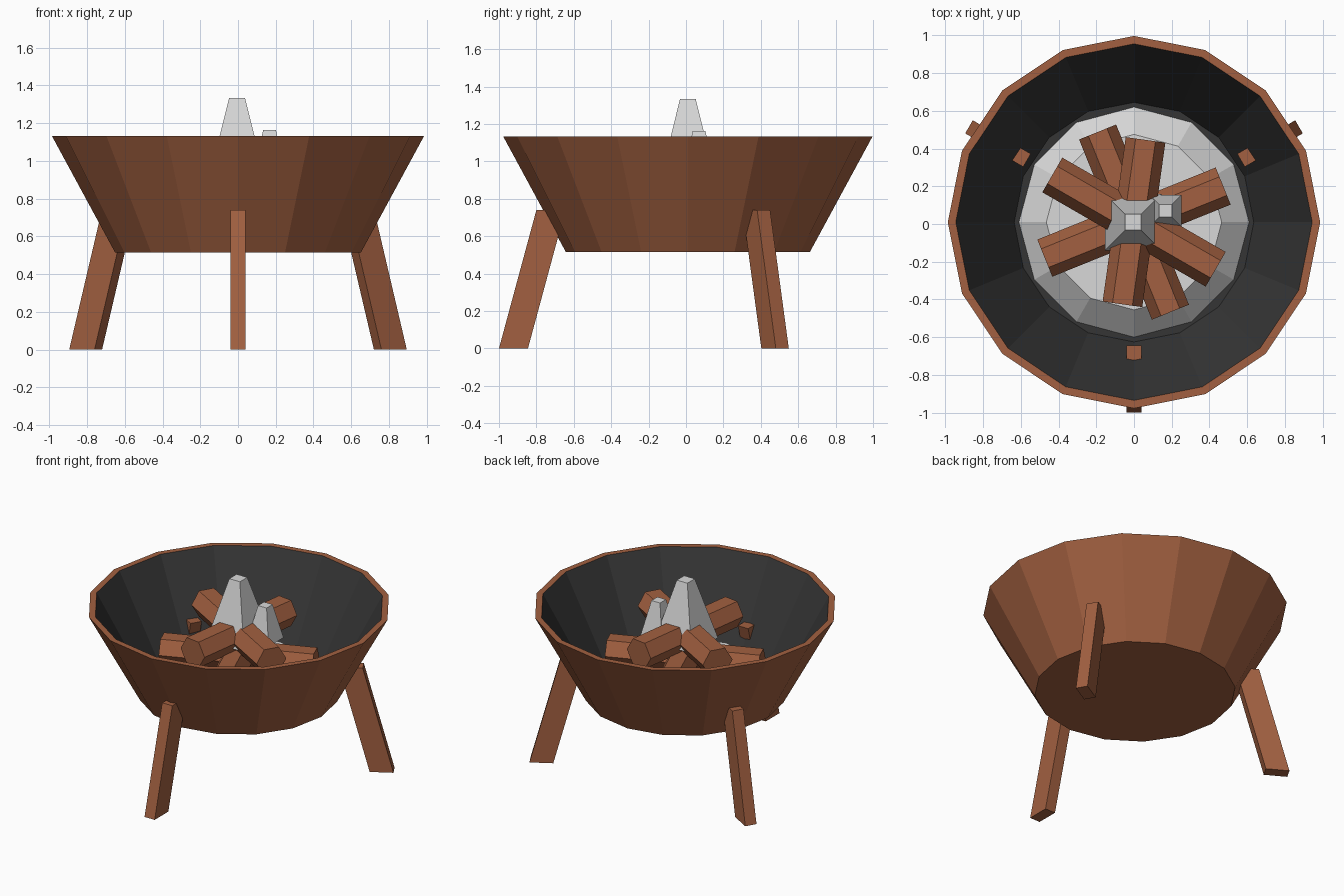
import bpy, bmesh, math
from mathutils import Matrix, Vector

if "Cube" in bpy.data.objects:
    bpy.data.objects.remove(bpy.data.objects["Cube"])

CY = 0.01  # y of the bowl's axis


def material(name, rgb):
    m = bpy.data.materials.new(name)
    m.diffuse_color = (*rgb, 1)
    m.use_nodes = True
    m.node_tree.nodes["Principled BSDF"].inputs["Base Color"].default_value = m.diffuse_color
    return m


BROWN = material("rust brown", (0.36, 0.117, 0.052))
SOOT = material("soot black", (0.036, 0.036, 0.036))
ASH = material("ash grey", (0.69, 0.69, 0.69))


def finish(name, bm, *mats):
    me = bpy.data.meshes.new(name)
    bm.to_mesh(me)
    bm.free()
    for m in mats:
        me.materials.append(m)
    ob = bpy.data.objects.new(name, me)
    bpy.context.collection.objects.link(ob)
    return ob


def loft(name, rings, mats, rule=None):
    """Skin a stack of point rings, cap both ends; rule gives a material per band."""
    bm = bmesh.new()
    loops = [[bm.verts.new(p) for p in ring] for ring in rings]
    n = len(loops[0])
    for k in range(len(loops) - 1):
        for i in range(n):
            j = (i + 1) % n
            f = bm.faces.new((loops[k][i], loops[k][j], loops[k + 1][j], loops[k + 1][i]))
            f.material_index = rule[k] if rule else 0
    bm.faces.new(loops[0][::-1])
    cap = bm.faces.new(loops[-1])
    cap.material_index = rule[-1] if rule else 0
    bmesh.ops.recalc_face_normals(bm, faces=bm.faces)
    return finish(name, bm, *mats)


def circle(n, r, z, x=0, y=CY, phase=math.pi / 2):
    return [(x + r * math.cos(phase + math.tau * i / n),
             y + r * math.sin(phase + math.tau * i / n), z) for i in range(n)]


# Bowl: outside and rim brown, inside sooty
loft("bowl", [circle(16, r, z) for r, z in
              ((0.652, 0.515), (0.987, 1.133), (0.945, 1.133), (0.635, 0.56))],
     (BROWN, SOOT), rule=(0, 0, 1, 1))

# Ash bed
loft("ash_bed", [circle(12, 0.61, 0.565), circle(12, 0.465, 0.70)], (ASH,))

# Legs: sheared boxes splayed outwards, tops poking through the bowl
for i, deg in enumerate((-90, 30, 150)):
    rot = Matrix.Translation((0, CY, 0)) @ Matrix.Rotation(math.radians(deg), 4, 'Z')
    rings = [[rot @ Vector((r, w, z)) for r, w in
              ((a, -0.04), (b, -0.04), (b, 0.04), (a, 0.04))]
             for a, b, z in ((0.855, 1.01, 0), (0.655, 0.81, 0.74))]
    loft(f"leg_{i + 1}", rings, (BROWN,))

# Logs: hexagonal, two crossed layers
for i, (deg, length, z) in enumerate(((22, 1.02, 0.775), (112, 1.03, 0.775),
                                      (82, 0.88, 0.95), (150, 1.0, 0.95))):
    rot = Matrix.Translation((0, CY, z)) @ Matrix.Rotation(math.radians(deg), 4, 'Z')
    rings = [[rot @ Vector((e * length / 2, 0.106 * math.cos(k * math.pi / 3),
                            0.106 * math.sin(k * math.pi / 3))) for k in range(6)]
             for e in (-1, 1)]
    loft(f"log_{i + 1}", rings, (BROWN,))

# Flames: tapered square spikes
for name, x, y, top_half, top_z, base_half, base_z in (
        ("large_flame", -0.005, 0.01, 0.042, 1.333, 0.15, 0.90),
        ("small_flame", 0.167, 0.07, 0.034, 1.163, 0.085, 0.92)):
    s = math.sqrt(2)
    loft(name, [circle(4, base_half * s, base_z, x, y, math.pi / 4),
                circle(4, top_half * s, top_z, x, y, math.pi / 4)], (ASH,))
